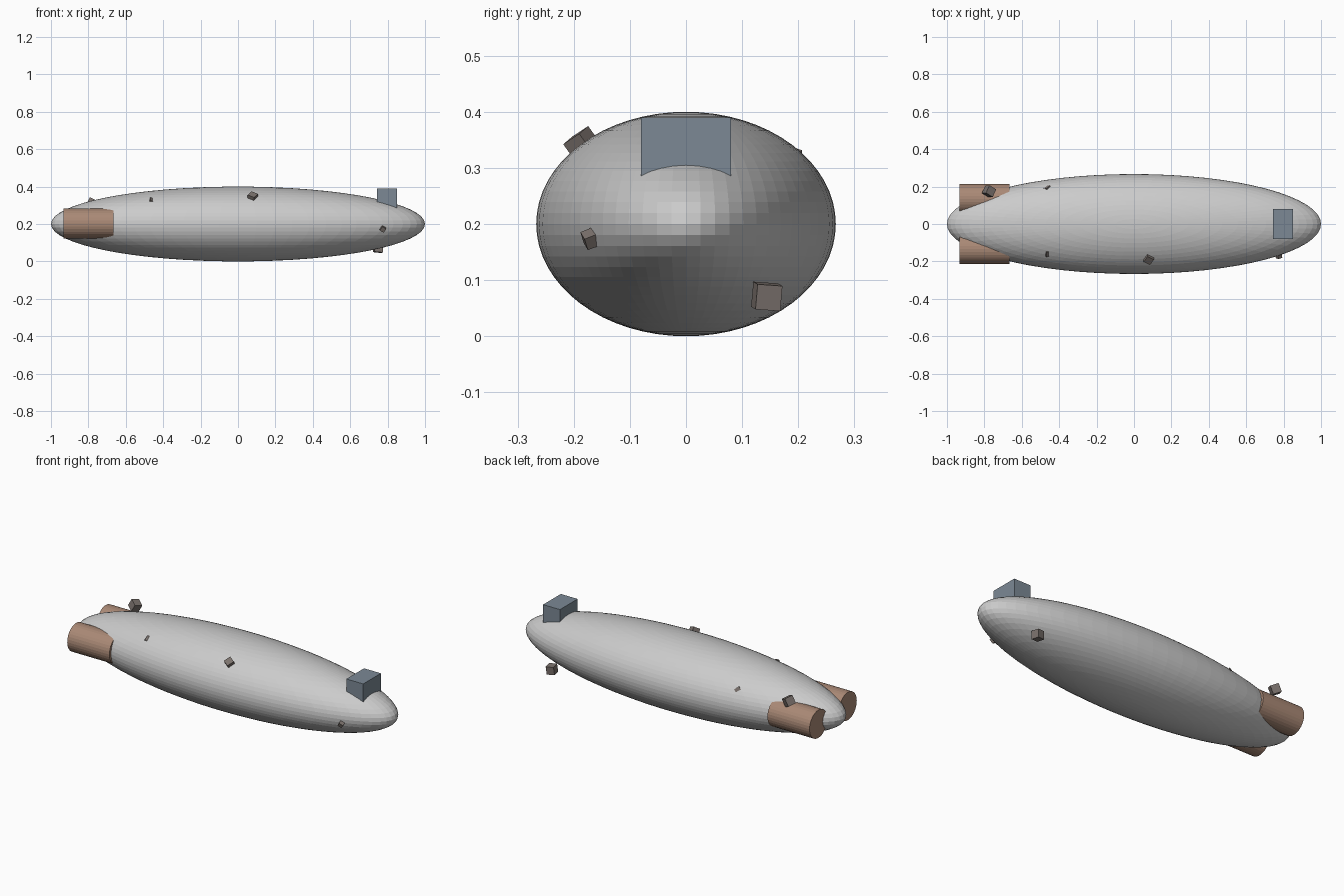
import bpy
from math import radians, pi

if "Cube" in bpy.data.objects:
    bpy.data.objects.remove(bpy.data.objects["Cube"])


def material(name, rgb):
    m = bpy.data.materials.new(name)
    m.diffuse_color = (*rgb, 1)
    m.use_nodes = True
    m.node_tree.nodes["Principled BSDF"].inputs["Base Color"].default_value = m.diffuse_color
    return m


brown = material("engine_brown", (0.40, 0.25, 0.18))
slate = material("bridge_slate", (0.20, 0.25, 0.30))
rock = material("debris_grey", (0.20, 0.17, 0.155))


def box(name, loc, size, mat, rot=(0, 0, 0)):
    bpy.ops.mesh.primitive_cube_add(size=1, location=loc, rotation=[radians(a) for a in rot])
    ob = bpy.context.object
    ob.name = name
    ob.scale = size
    ob.data.materials.append(mat)
    return ob


# Hull: stretched flat-faced sphere
bpy.ops.mesh.primitive_uv_sphere_add(segments=64, ring_count=32, radius=1, location=(0, 0, 0.2))
hull = bpy.context.object
hull.name = "hull"
hull.scale = (1, 0.267, 0.2)

# Pair of engines at the tail
for side, label in ((1, "left"), (-1, "right")):
    bpy.ops.mesh.primitive_cylinder_add(vertices=32, radius=0.08, depth=0.267,
                                        location=(-0.8, side * 0.134, 0.203),
                                        rotation=(0, pi / 2, 0))
    engine = bpy.context.object
    engine.name = f"engine_{label}"
    engine.data.materials.append(brown)

# Bridge block near the nose
box("bridge", (0.797, 0, 0.323), (0.107, 0.16, 0.133), slate)

# Debris cubes on the hull: position, edge length, rotation in degrees
debris = [
    ((-0.775, 0.175, 0.308), 0.046, (25, 15, 65)),
    ((0.078, -0.185, 0.342), 0.040, (30, 20, -25)),
    ((0.774, -0.170, 0.174), 0.025, (25, 30, 20)),
    ((0.750, 0.144, 0.071), 0.045, (-4, 6, 10)),
    ((-0.462, -0.153, 0.318), 0.030, (35, 25, 15)),
    ((-0.464, 0.186, 0.290), 0.030, (30, 35, 40)),
]
for i, (loc, s, rot) in enumerate(debris):
    box(f"debris_{i + 1}", loc, (s, s, s), rock, rot)
